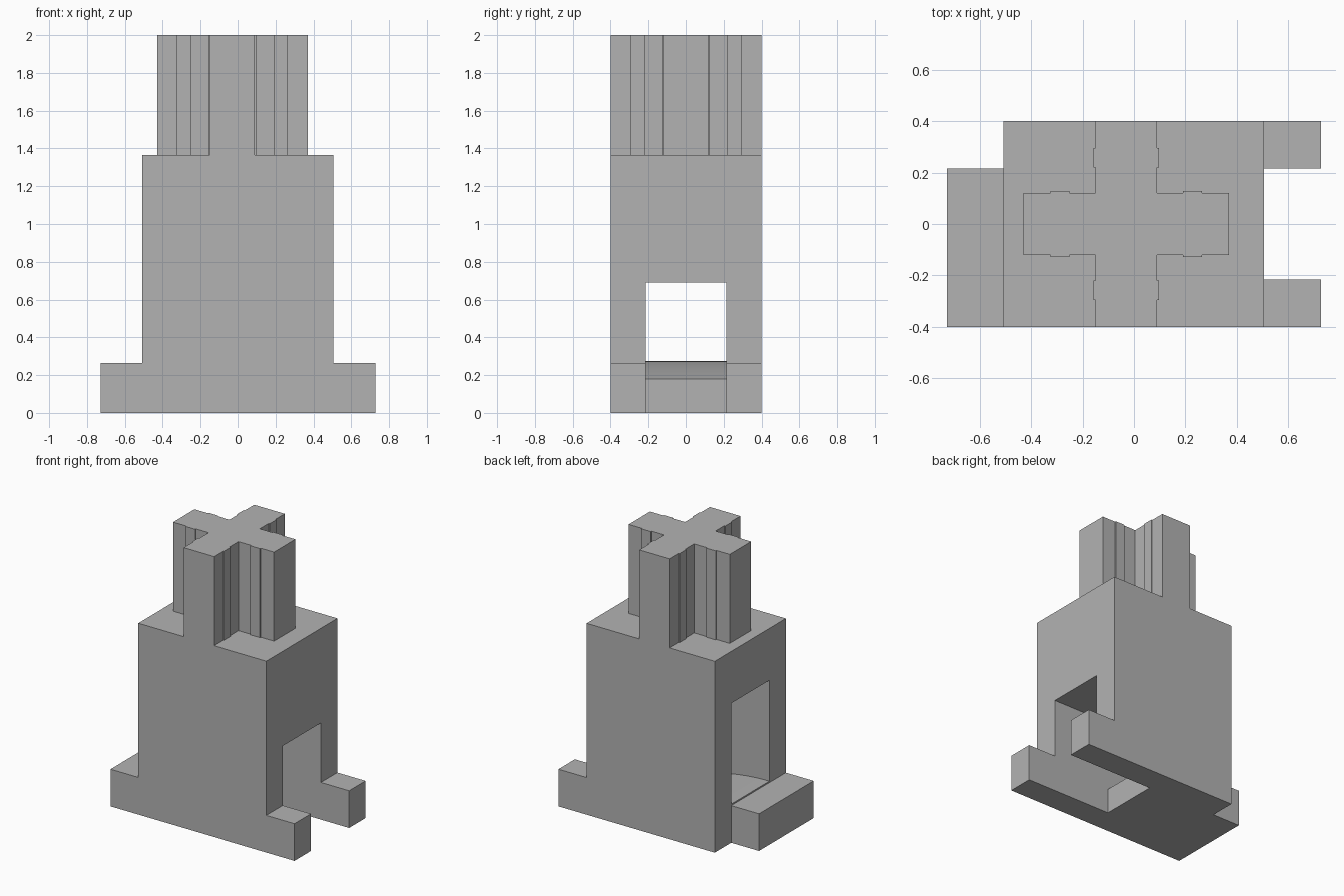
import bpy, bmesh, math
from mathutils import Vector

cube = bpy.data.objects.get("Cube")
if cube:
    bpy.data.objects.remove(cube, do_unlink=True)

grey = bpy.data.materials.new("plain_grey")
grey.use_nodes = True
colour = (0.45, 0.45, 0.45, 1)
grey.diffuse_color = colour
grey.node_tree.nodes["Principled BSDF"].inputs["Base Color"].default_value = colour


def prism(name, outline, low, high, axis):
    """Extrude a 2D outline along y (outline in x, z) or along z (outline in x, y)."""
    bm = bmesh.new()
    place = (lambda a, b: (a, low, b)) if axis == "y" else (lambda a, b: (a, b, low))
    face = bm.faces.new([bm.verts.new(place(a, b)) for a, b in outline])
    top = bmesh.ops.extrude_face_region(bm, geom=[face])
    moved = [v for v in top["geom"] if isinstance(v, bmesh.types.BMVert)]
    step = Vector((0, high - low, 0) if axis == "y" else (0, 0, high - low))
    bmesh.ops.translate(bm, verts=moved, vec=step)
    bmesh.ops.recalc_face_normals(bm, faces=bm.faces)
    mesh = bpy.data.meshes.new(name)
    bm.to_mesh(mesh)
    bm.free()
    mesh.materials.append(grey)
    obj = bpy.data.objects.new(name, mesh)
    bpy.context.collection.objects.link(obj)
    return obj


def combine(target, tool, operation):
    """Apply a boolean and remove the tool."""
    mod = target.modifiers.new(operation, "BOOLEAN")
    mod.operation, mod.object, mod.solver = operation, tool, "EXACT"
    bpy.context.view_layer.objects.active = target
    bpy.ops.object.modifier_apply(modifier=mod.name)
    bpy.data.objects.remove(tool, do_unlink=True)


depth, gap = 0.4, 0.215
left, right, foot = -0.508, 0.505, 0.727
foot_top, shoulder, top = 0.265, 1.365, 2.0

# Body with a foot at each end
body = prism("body", [
    (-foot, 0), (foot, 0), (foot, foot_top), (right, foot_top),
    (right, shoulder), (left, shoulder), (left, foot_top), (-foot, foot_top)],
    -depth, depth, "y")

# Tunnel with an arched floor, open at the bottom between the two prongs
sill, floor_end, floor_low = 0.275, 0.045, 0.18
run, drop = floor_end - left, sill - floor_low
radius = (run * run + drop * drop) / (2 * drop)
sweep = math.asin(run / radius)
floor = [(left + radius * math.sin(sweep * i / 12),
          sill - radius * (1 - math.cos(sweep * i / 12))) for i in range(13)]
tunnel = prism("tunnel_cutter", [
    (1, -0.1), (1, 0.69), (floor_end, 0.69), (floor_end, 0.995),
    (-1, 0.995), (-1, sill)] + floor + [(floor_end, -0.1)], -gap, gap, "y")
combine(body, tunnel, "DIFFERENCE")

# Notch behind the single foot
notch = prism("notch_cutter", [(-1, -0.1), (left, -0.1), (left, 0.5), (-1, 0.5)],
              gap, 1, "y")
combine(body, notch, "DIFFERENCE")

# Cross-shaped stem with a shallow rib on each side of every arm
half, reach, rib, centre = 0.12, 0.4, 0.008, -0.03
arm = [(half, half)]


def side(near, far):
    return [(near, half), (near, half + rib), (far, half + rib), (far, half)]


quarter = [(half, half)] + [(v, u) for u, v in side(0.22, 0.295)]
quarter += [(half, reach), (-half, reach)]
quarter += [(-v, u) for u, v in reversed(side(0.22, 0.295))]
outline = []
for turn in range(4):
    for x, y in quarter:
        for _ in range(turn):
            x, y = -y, x
        outline.append((x + centre, y))
stem = prism("stem", outline, shoulder, top, "z")
combine(body, stem, "UNION")

# Smooth the arched floor, keep every other edge sharp
bpy.ops.object.select_all(action="DESELECT")
body.select_set(True)
bpy.context.view_layer.objects.active = body
bpy.ops.object.shade_smooth_by_angle(angle=math.radians(15))
